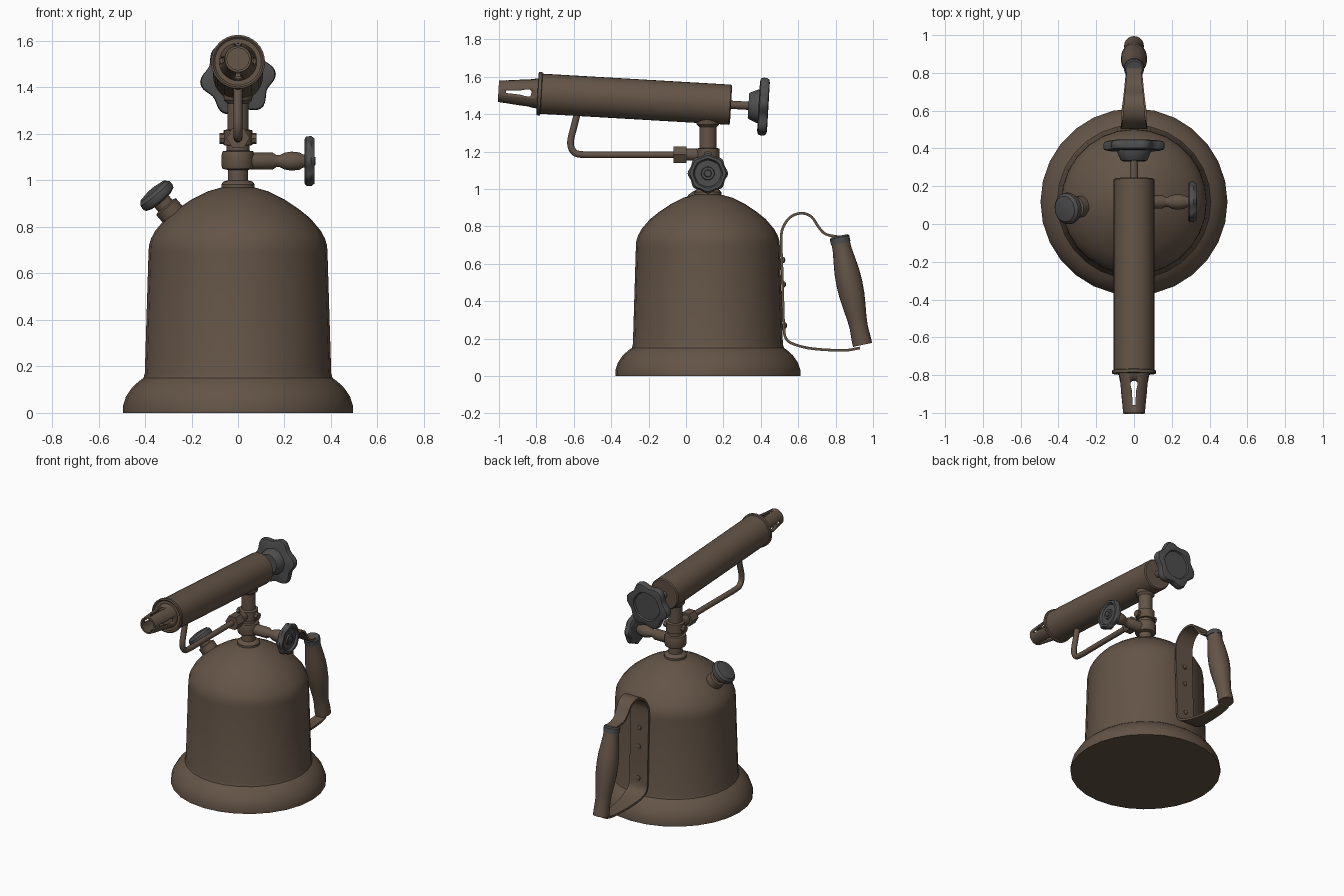
import bpy, bmesh, math
from mathutils import Vector, Matrix

if "Cube" in bpy.data.objects:
    bpy.data.objects.remove(bpy.data.objects["Cube"])


def material(name, rgb):
    m = bpy.data.materials.new(name)
    m.diffuse_color = (*rgb, 1)
    m.use_nodes = True
    m.node_tree.nodes["Principled BSDF"].inputs["Base Color"].default_value = m.diffuse_color
    return m


BROWN = material("aged_brown_metal", (0.125, 0.088, 0.062))
GREY = material("dark_grey", (0.075, 0.075, 0.077))


def finish(name, bm, mat, angle=35):
    bmesh.ops.remove_doubles(bm, verts=bm.verts, dist=1e-5)
    bmesh.ops.recalc_face_normals(bm, faces=bm.faces)
    me = bpy.data.meshes.new(name)
    bm.to_mesh(me)
    bm.free()
    ob = bpy.data.objects.new(name, me)
    bpy.context.collection.objects.link(ob)
    me.materials.append(mat)
    bpy.ops.object.select_all(action='DESELECT')
    ob.select_set(True)
    bpy.context.view_layer.objects.active = ob
    bpy.ops.object.shade_smooth_by_angle(angle=math.radians(angle))
    return ob


def frame(origin, axis):
    rot = Vector(axis).to_track_quat('Z', 'Y').to_matrix().to_4x4()
    return Matrix.Translation(origin) @ rot


def lathe(name, profile, mat, origin=(0, 0, 0), axis=(0, 0, 1), seg=24,
          closed=False, lobes=0, amp=0.0, phase=0.0):
    """Revolve (radius, height) points; lobes make a scalloped outer rim."""
    bm = bmesh.new()
    big = max(r for r, h in profile)
    rings = []
    for r, h in profile:
        ring = []
        for i in range(seg):
            a = 2 * math.pi * i / seg
            q = r * (1 + amp * (r / big) ** 4 * math.cos(lobes * (a - phase)))
            ring.append(bm.verts.new((q * math.cos(a), q * math.sin(a), h)))
        rings.append(ring)
    pairs = list(zip(rings, rings[1:]))
    if closed:
        pairs.append((rings[-1], rings[0]))
    for a, b in pairs:
        for i in range(seg):
            j = (i + 1) % seg
            bm.faces.new((a[i], a[j], b[j], b[i]))
    bm.transform(frame(origin, axis))
    return finish(name, bm, mat)


def rod(name, mat, start, end, r, seg=20):
    d = Vector(end) - Vector(start)
    return lathe(name, [(0, 0), (r, 0), (r, d.length), (0, d.length)], mat, start, d, seg)


def spline(pts, steps=5):
    """Catmull-Rom through points of any dimension."""
    p = [Vector(q) for q in pts]
    p = [2 * p[0] - p[1]] + p + [2 * p[-1] - p[-2]]
    out = []
    for a, b, c, d in zip(p, p[1:], p[2:], p[3:]):
        for k in range(steps):
            t = k / steps
            out.append(0.5 * (2 * b + (c - a) * t + (2 * a - 5 * b + 4 * c - d) * t * t
                              + (3 * b - a - 3 * c + d) * t ** 3))
    return out + [p[-2]]


CY = 0.117  # tank centre line

# fuel tank: flared foot, straight wall, domed top
lathe("tank", [(0, 0), (.495, 0), (.495, .03), (.482, .07), (.455, .11), (.425, .137),
               (.407, .15), (.401, .17), (.385, .69), (.383, .72), (.374, .75), (.355, .785),
               (.31, .838), (.26, .878), (.2, .918), (.13, .953), (.07, .97), (0, .975)],
      BROWN, (0, CY, 0), seg=28)

# neck and valve body stacked on the dome
lathe("neck", [(0, .95), (.072, .95), (.072, .983), (.062, .995), (.044, 1.0), (.044, 1.045),
               (.066, 1.05), (.07, 1.06), (.07, 1.112), (.066, 1.125), (.05, 1.128), (.05, 1.15),
               (.062, 1.152), (.062, 1.215), (.046, 1.22), (.046, 1.33), (.06, 1.345),
               (.066, 1.39), (0, 1.39)], BROWN, (0, CY, 0))
rod("cross_plug", BROWN, (-.08, CY, 1.18), (.08, CY, 1.18), .024, 8)

# side valve arm and its wheel
lathe("valve_arm", [(0, 0), (.036, 0), (.036, .15), (.026, .165), (.026, .18), (.036, .2),
                    (.041, .23), (.037, .265), (.028, .28), (.028, .295), (0, .295)],
      BROWN, (0, CY, 1.083), (1, 0, 0))
lathe("valve_wheel", [(0, .285), (.09, .285), (.101, .293), (.103, .315), (.093, .33),
                      (.078, .33), (.07, .316), (.036, .316), (.033, .326), (.02, .326),
                      (.017, .334), (0, .334)],
      GREY, (0, CY, 1.083), (1, 0, 0), seg=48, lobes=8, amp=.05)

# filler stub and cap on the left of the dome
A = Vector((-.64, -.10, .75)).normalized()
F = (-.235, .10, .80)
lathe("filler_stub", [(0, 0), (.056, 0), (.056, .115), (.04, .12), (.04, .17), (0, .17)],
      BROWN, F, A)
lathe("filler_cap", [(0, .15), (.06, .15), (.078, .158), (.084, .172), (.082, .19),
                     (.068, .205), (.03, .212), (0, .213)], GREY, F, A)

# burner barrel, all along one slightly tilted axis
B, D = (0, .241, 1.45), Vector((0, .9983, -.058))
lathe("barrel", [(0, 0), (.1, 0), (.1075, -.006), (.1075, -1.015), (.116, -1.018),
                 (.116, -1.034), (.108, -1.037), (.1, -1.03), (0, -1.03)], BROWN, B, D, 32)
nozzle = lathe("nozzle", [(.081, -1.028), (.057, -1.246), (.047, -1.246), (.069, -1.028)],
               BROWN, B, D, 32, closed=True)

# keyhole slots through the nozzle, top/bottom and both sides
for turn in (0, math.pi / 2):
    bm = bmesh.new()
    side = [(-1.205, .007), (-1.13, .011), (-1.1, .018), (-1.078, .018), (-1.07, .01)]
    outline = [(w, s) for s, w in side] + [(-w, s) for s, w in reversed(side)]
    face = bm.faces.new([bm.verts.new((w, -.15, s)) for w, s in outline])
    ext = bmesh.ops.extrude_face_region(bm, geom=[face])
    bmesh.ops.translate(bm, vec=(0, .3, 0),
                        verts=[v for v in ext["geom"] if isinstance(v, bmesh.types.BMVert)])
    bm.transform(frame(B, D) @ Matrix.Rotation(turn, 4, 'Z'))
    cutter = finish("slot_cutter", bm, BROWN)
    cutter.hide_render = True
    mod = nozzle.modifiers.new("slot", 'BOOLEAN')
    mod.operation, mod.object, mod.solver = 'DIFFERENCE', cutter, 'EXACT'
    bpy.context.view_layer.objects.active = nozzle
    bpy.ops.object.modifier_apply(modifier="slot")
    bpy.data.objects.remove(cutter)

# rear control: rod, flared hub, six-lobed hand wheel
lathe("control_rod", [(0, -.01), (.022, -.01), (.022, .11), (0, .11)], BROWN, B, D, 16)
lathe("control_hub", [(0, .093), (.066, .093), (.072, .1), (.09, .142), (.09, .155), (0, .155)],
      GREY, B, D, 12)
lathe("control_wheel", [(0, .147), (.13, .147), (.146, .153), (.149, .165), (.149, .183),
                        (.143, .196), (.13, .2), (.1, .2), (.094, .19), (0, .19)],
      GREY, B, D, 60, lobes=6, amp=.1, phase=math.radians(-8))

# preheat pipe with its hex connector
cu = bpy.data.curves.new("feed_pipe", 'CURVE')
cu.dimensions = '3D'
cu.bevel_depth, cu.bevel_resolution, cu.use_fill_caps = .019, 3, True
path = spline([(0, -.575, 1.43), (0, -.597, 1.34), (0, -.617, 1.255), (0, -.605, 1.205),
               (0, -.56, 1.184), (0, -.4, 1.183), (0, -.2, 1.183), (0, -.03, 1.183)])
sp = cu.splines.new('POLY')
sp.points.add(len(path) - 1)
for pt, co in zip(sp.points, path):
    pt.co = (*co, 1)
pipe = bpy.data.objects.new("feed_pipe", cu)
bpy.context.collection.objects.link(pipe)
cu.materials.append(BROWN)
bpy.ops.object.select_all(action='DESELECT')
pipe.select_set(True)
bpy.context.view_layer.objects.active = pipe
bpy.ops.object.convert(target='MESH')
bpy.ops.object.shade_smooth_by_angle(angle=math.radians(40))
rod("pipe_nut", BROWN, (0, -.068, 1.183), (0, .003, 1.183), .05, 6)
rod("pipe_union", BROWN, (0, 0, 1.183), (0, CY, 1.183), .032, 16)

# strap bracket: (y, z, half width) swept as a flat bar
strap = spline([(.93, .15, .035), (.845, .137, .04), (.685, .145, .055), (.585, .167, .068),
                (.535, .2, .07), (.522, .28, .07), (.516, .5, .07), (.509, .73, .07),
                (.522, .8, .066), (.562, .852, .06), (.62, .87, .055), (.672, .85, .05),
                (.71, .795, .046), (.75, .757, .042), (.83, .742, .036)], 4)
bm = bmesh.new()
rings = []
for i, p in enumerate(strap):
    t = strap[min(i + 1, len(strap) - 1)] - strap[max(i - 1, 0)]
    n = Vector((-t.y, t.x)).normalized() * .007
    rings.append([bm.verts.new((sx * p.z, p.x + sn * n.x, p.y + sn * n.y))
                  for sx, sn in ((-1, -1), (1, -1), (1, 1), (-1, 1))])
for a, b in zip(rings, rings[1:]):
    for i in range(4):
        j = (i + 1) % 4
        bm.faces.new((a[i], a[j], b[j], b[i]))
bm.faces.new(rings[0])
bm.faces.new(rings[-1])
finish("handle_strap", bm, BROWN)

# rivets holding the strap
for z in (.27, .49, .62):
    lathe("rivet", [(.017, 0), (.015, .008), (.008, .012), (0, .013)], BROWN,
          (0, .527 - .026 * (z - .27), z), (0, 1, 0), 12)

# turned grip with a grey ferrule on top
top, bottom = Vector((0, .82, .745)), Vector((0, .944, .165))
grip_axis = bottom - top
lathe("grip", [(0, .03), (.05, .03), (.051, .07), (.058, .12), (.067, .19), (.07, .25),
               (.068, .32), (.06, .39), (.052, .45), (.049, .5), (.052, .56), (.052, .592),
               (0, .592)], BROWN, top, grip_axis)
lathe("ferrule", [(0, -.004), (.045, -.004), (.053, .004), (.053, .036), (0, .036)],
      GREY, top, grip_axis)
